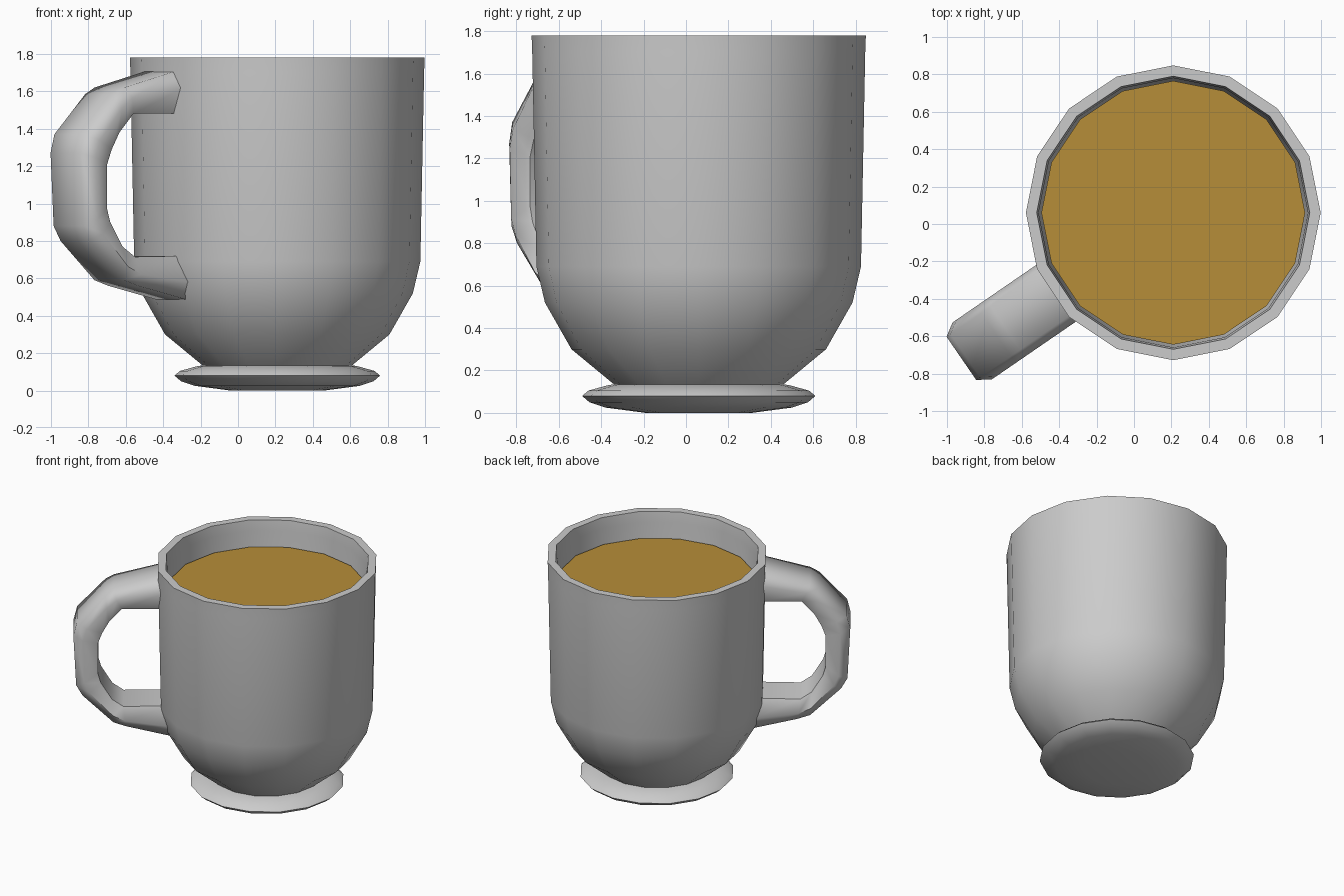
import bpy, bmesh, math
from mathutils import Vector

if "Cube" in bpy.data.objects:
    bpy.data.objects.remove(bpy.data.objects["Cube"])

CX, CY, N = 0.21, 0.06, 16


def finish(name, bm, color=None, angle=60):
    bmesh.ops.recalc_face_normals(bm, faces=bm.faces)
    me = bpy.data.meshes.new(name)
    bm.to_mesh(me)
    bm.free()
    ob = bpy.data.objects.new(name, me)
    bpy.context.collection.objects.link(ob)
    if color:
        mat = bpy.data.materials.new(name)
        mat.diffuse_color = color
        mat.use_nodes = True
        mat.node_tree.nodes["Principled BSDF"].inputs["Base Color"].default_value = mat.diffuse_color
        me.materials.append(mat)
    bpy.ops.object.select_all(action='DESELECT')
    ob.select_set(True)
    bpy.context.view_layer.objects.active = ob
    bpy.ops.object.shade_smooth_by_angle(angle=math.radians(angle))
    return ob


def bridge(bm, rings):
    for a, b in zip(rings, rings[1:]):
        n = len(a)
        for i in range(n):
            j = (i + 1) % n
            bm.faces.new((a[i], a[j], b[j], b[i]))


def ring(bm, r, z):
    return [bm.verts.new((CX + r * math.cos(2 * math.pi * i / N),
                          CY + r * math.sin(2 * math.pi * i / N), z)) for i in range(N)]


# Cup body with foot, outside from the base up, over the rim and down inside
profile = [(0.25, 0.0), (0.44, 0.025), (0.515, 0.05), (0.55, 0.08), (0.52, 0.105),
           (0.43, 0.13), (0.40, 0.135), (0.60, 0.30), (0.725, 0.52), (0.765, 0.69),
           (0.785, 1.70), (0.788, 1.78), (0.73, 1.78), (0.72, 1.70), (0.70, 0.72),
           (0.66, 0.55), (0.54, 0.34), (0.35, 0.19)]
bm = bmesh.new()
rings = [ring(bm, r, z) for r, z in profile]
bridge(bm, rings)
bm.faces.new(rings[0])
bm.faces.new(rings[-1])
finish("cup", bm)

# Drink surface
bm = bmesh.new()
bm.faces.new(ring(bm, 0.705, 1.58))
finish("drink", bm, (0.47, 0.27, 0.04, 1))

# Handle: hexagonal section swept between an outer and an inner contour (radius, z)
outer = [(0.73, 1.715), (1.09, 1.62), (1.15, 1.585), (1.35, 1.37), (1.375, 1.27),
         (1.355, 0.88), (1.31, 0.80), (1.09, 0.59), (1.00, 0.56), (0.66, 0.48)]
inner = [(0.73, 1.48), (1.03, 1.48), (1.12, 1.38), (1.17, 1.29), (1.20, 1.21),
         (1.20, 0.97), (1.18, 0.90), (1.10, 0.77), (1.02, 0.715), (0.70, 0.72)]
along = Vector((-0.824, -0.566, 0))
side = Vector((0.566, -0.824, 0))
bm = bmesh.new()
rings = []
for (so, zo), (si, zi) in zip(outer, inner):
    sm, zm = 0.6 * so + 0.4 * si, 0.6 * zo + 0.4 * zi
    section = [(so, zo, -0.14), (so, zo, 0.14), (sm, zm, 0.185),
               (si, zi, 0.14), (si, zi, -0.14), (sm, zm, -0.185)]
    rings.append([bm.verts.new(Vector((CX, CY, z)) + along * s + side * p)
                  for s, z, p in section])
bridge(bm, rings)
bm.faces.new(rings[0])
bm.faces.new(rings[-1])
finish("handle", bm)
